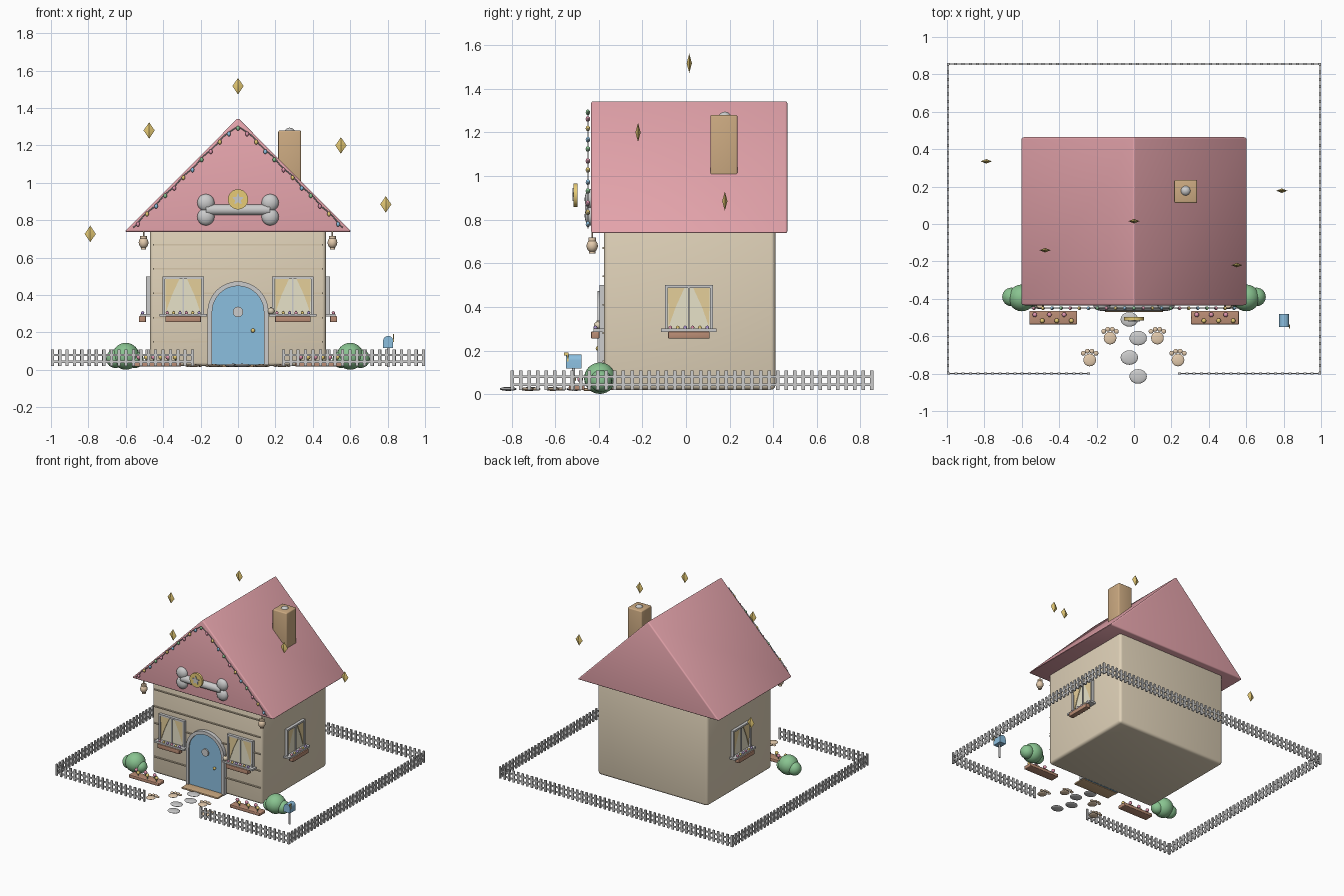
import bpy, bmesh, math
from mathutils import Matrix, Vector

if "Cube" in bpy.data.objects:
    bpy.data.objects.remove(bpy.data.objects["Cube"])

COL = {
    "pink": (.78, .37, .41), "cream": (.74, .64, .48), "tan": (.6, .4, .22), "blue": (.26, .52, .74),
    "gold": (.8, .6, .18), "green": (.25, .55, .28), "wood": (.5, .27, .18), "glass": (.8, .76, .58),
    "curtain": (.78, .62, .32), "rose": (.75, .3, .42), "violet": (.42, .3, .65), "pad": (.78, .6, .42),
    "board": (.68, .57, .41)}
MATS = {}
for k, c in COL.items():
    MATS[k] = bpy.data.materials.new(k)
    MATS[k].diffuse_color = (*c, 1)
I = Matrix.Identity(4)


def box(bm, x0, x1, y0, y1, z0, z1, M=I):
    S = Matrix.Diagonal((x1 - x0, y1 - y0, z1 - z0, 1))
    T = Matrix.Translation(((x0 + x1) / 2, (y0 + y1) / 2, (z0 + z1) / 2))
    bmesh.ops.create_cube(bm, size=1, matrix=M @ T @ S)


def ball(bm, c, r, M=I, seg=16):
    r = r if isinstance(r, tuple) else (r, r, r)
    bmesh.ops.create_uvsphere(bm, u_segments=seg, v_segments=seg * 5 // 8, radius=1,
                              matrix=M @ Matrix.Translation(c) @ Matrix.Diagonal((*r, 1)))


def cyl(bm, a, b, r, r2=None, seg=20):
    a, b = Vector(a), Vector(b)
    R = (b - a).to_track_quat('Z', 'Y').to_matrix().to_4x4()
    bmesh.ops.create_cone(bm, cap_ends=True, segments=seg, radius1=r, radius2=r if r2 is None else r2,
                          depth=(b - a).length, matrix=Matrix.Translation((a + b) / 2) @ R)


def prism(bm, pts, y0, y1, M=I):
    A, B = [[bm.verts.new(M @ Vector((x, y, z))) for x, z in pts] for y in (y0, y1)]
    bm.faces.new(A)
    bm.faces.new(B[::-1])
    for i in range(len(A)):
        j = (i + 1) % len(A)
        bm.faces.new((A[j], A[i], B[i], B[j]))


def make(name, mat, build, bevel=0):
    bm = bmesh.new()
    build(bm)
    if bevel:
        bmesh.ops.bevel(bm, geom=bm.edges[:], offset=bevel, segments=3, profile=.5, affect='EDGES')
    bmesh.ops.recalc_face_normals(bm, faces=bm.faces[:])
    me = bpy.data.meshes.new(name)
    bm.to_mesh(me)
    bm.free()
    me.polygons.foreach_set("use_smooth", [True] * len(me.polygons))
    me.set_sharp_from_angle(angle=math.radians(38))
    if mat:
        me.materials.append(MATS[mat])
    bpy.context.collection.objects.link(bpy.data.objects.new(name, me))


def each(fn, items):
    """Builder that calls fn(bm, *item) for every item."""
    def build(bm):
        for it in items:
            fn(bm, *it)
    return build


# House body, siding lines, roof, chimney
make("house_body", "cream", lambda b: box(b, -.47, .47, -.375, .41, .02, .76), .02)
make("siding_boards", "board", each(box, [(-.455, .455, -.383, -.37, z - .004, z + .004)
                                          for z in (.15, .28, .41, .54, .67)]))
make("roof", "pink", lambda b: prism(b, [(-.607, .738), (.607, .738), (0, 1.347)], -.435, .465), .01)
make("chimney", "tan", lambda b: box(b, .215, .337, .112, .236, .95, 1.28), .008)
make("chimney_pot", None, lambda b: ball(b, (.276, .178, 1.265), .03))


# Arched door
def arch(r, n=24):
    return [(r * math.cos(math.pi * i / n), .31 + r * math.sin(math.pi * i / n)) for i in range(n + 1)]


make("door", "blue", lambda b: prism(b, [(.14, .02)] + arch(.14) + [(-.14, .02)], -.395, -.36))
make("door_frame", None, lambda b: prism(b, [(.163, .02)] + arch(.163) + [(-.163, .02), (-.138, .02)]
                                         + arch(.138)[::-1] + [(.138, .02)], -.405, -.36))
make("door_porthole", None, lambda b: cyl(b, (0, -.39, .31), (0, -.405, .31), .028))
make("door_knob", "gold", lambda b: ball(b, (.08, -.403, .21), .011))
make("doormat", "tan", lambda b: box(b, -.155, .155, -.47, -.37, .015, .028), .003)
make("door_bell", "cream", lambda b: (ball(b, (.177, -.405, .315), .018), box(b, .172, .182, -.41, -.37, .325, .337)))

# Windows with curtains, sills and flower boxes: front pair and one per side
PLACES = [("front_left", Matrix.Translation((-.293, -.375, 0))),
          ("front_right", Matrix.Translation((.293, -.375, 0))),
          ("right", Matrix.Translation((.47, .013, 0)) @ Matrix.Rotation(math.pi / 2, 4, 'Z')),
          ("left", Matrix.Translation((-.47, .013, 0)) @ Matrix.Rotation(-math.pi / 2, 4, 'Z'))]
for n, M in PLACES:
    make(n + "_window_pane", "glass", lambda b: box(b, -.1, .1, -.01, .01, .3, .49, M))
    make(n + "_window_frame", None, each(box, [
        (-.11, -.097, -.022, .01, .29, .5, M), (.097, .11, -.022, .01, .29, .5, M),
        (-.11, .11, -.022, .01, .487, .5, M), (-.004, .004, -.017, .01, .3, .49, M),
        (-.127, .127, -.05, .01, .286, .3, M)]))
    make(n + "_curtains", "curtain", each(prism, [
        ([(s * .096, .487), (s * .02, .487), (s * .06, .4), (s * .092, .31)], -.015, -.008, M) for s in (-1, 1)]))
    make(n + "_flower_box", "wood", lambda b: box(b, -.095, .095, -.06, -.022, .255, .287, M), .004)
    for i, c in enumerate(("rose", "gold", "violet")):
        make(n + "_flowers_" + c, c, each(ball, [
            ((-.085 + .034 * k, -.04, .305), .009, M, 10) for k in range(i, 6, 3)]))

# Bone sign and star badge on the gable
make("bone_sign", None, lambda b: (
    cyl(b, (-.17, -.435, .856), (.17, -.435, .856), .029),
    [ball(b, (sx * .172, -.435, .856 + sz * .038), (.046, .03, .046)) for sx in (-1, 1) for sz in (-1, 1)]))
make("badge", "gold", lambda b: cyl(b, (0, -.497, .912), (0, -.515, .912), .054, seg=32))
make("badge_star", None, lambda b: prism(b, [
    ((.034 if i % 2 == 0 else .016) * math.sin(i * math.pi / 5),
     .912 + (.034 if i % 2 == 0 else .016) * math.cos(i * math.pi / 5)) for i in range(10)], -.52, -.51))


# Light garland along the gable edge
def strand(x):
    return Vector((x, -.45, 1.325 - math.hypot(x, .025) - .004 * math.sin(abs(x) * 60)))


N = 66
path = [strand(-.56 + 1.12 * i / N) for i in range(N + 1)]
make("garland_wire", None, each(cyl, [(path[i], path[i + 1], .003, None, 6) for i in range(N)]))
for i, c in enumerate(("rose", "gold", "blue", "green")):
    make("garland_bulbs_" + c, c, each(ball, [
        (strand(-.535 + 1.07 * k / 22) - Vector((0, 0, .008)), (.01, .01, .013), I, 10) for k in range(i, 23, 4)]))

# Hanging eave lanterns
make("lanterns", "pad", each(lambda b, x: (
    ball(b, (x, -.43, .68), (.026, .026, .03)), cyl(b, (x, -.43, .703), (x, -.43, .717), .018),
    cyl(b, (x, -.43, .645), (x, -.43, .657), .014), cyl(b, (x, -.43, .715), (x, -.43, .745), .004, None, 8)),
    [(-.505,), (.505,)]))

# Bushes and flower beds
for s, side in ((-1, "left"), (1, "right")):
    make(side + "_bush", "green", each(ball, [
        ((s * .6, -.395, .073), .072, I, 24), ((s * .655, -.39, .06), .05, I, 24),
        ((s * .55, -.4, .055), .045, I, 24)]))
    x0 = -.56 if s < 0 else .305
    make(side + "_flower_bed", "wood", lambda b: box(b, x0, x0 + .256, -.537, -.465, .018, .042), .005)
    make(side + "_bed_stems", "green", each(cyl, [
        ((x0 + .03 + .039 * k, -.485 - .032 * (k % 2), .035), (x0 + .03 + .039 * k, -.485 - .032 * (k % 2), .065),
         .003, None, 6) for k in range(6)]))
    for i, c in enumerate(("rose", "gold")):
        make(side + "_bed_flowers_" + c, c, each(ball, [
            ((x0 + .03 + .039 * k, -.485 - .032 * i, .068), .013, I, 12) for k in range(i, 6, 2)]))

# Mailbox
make("mailbox_post", None, lambda b: cyl(b, (.803, -.515, .015), (.803, -.515, .125), .007))
make("mailbox", "blue", lambda b: prism(b, [(.83, .118)] + [
    (.803 + .027 * math.cos(a * math.pi / 12), .155 + .027 * math.sin(a * math.pi / 12)) for a in range(13)]
    + [(.776, .118)], -.55, -.48))
make("mailbox_flag", "gold", lambda b: (box(b, .83, .835, -.545, -.538, .15, .19),
                                        box(b, .83, .835, -.56, -.538, .177, .192)))

# Stepping stones and paw prints
make("stepping_stones", None, each(ball, [((x, y, .024), (.047, .039, .009)) for x, y in
                                          ((-.025, -.51), (.022, -.61), (-.025, -.714), (.022, -.815))]))
make("paw_prints", "pad", each(lambda b, x, y: (
    ball(b, (x, y, .023), (.034, .034, .008)),
    [ball(b, (x + dx, y + dy, .023), (.013, .013, .007), I, 10)
     for dx, dy in ((-.034, .036), (-.012, .047), (.012, .047), (.034, .036))]),
    [(-.128, -.61), (.125, -.61), (-.237, -.727), (.235, -.727)]))


# Floating sparkles: four-sided bipyramids
def sparkle(b, x, y, z):
    bmesh.ops.create_uvsphere(b, u_segments=4, v_segments=2, radius=1,
                              matrix=Matrix.Translation((x, y, z)) @ Matrix.Diagonal((.03, .012, .044, 1)))


make("sparkles", "gold", each(sparkle, [(0, .015, 1.517), (-.475, -.14, 1.28), (.55, -.22, 1.2),
                                        (.79, .178, .885), (-.79, .335, .727)]))


# Picket fence with a gap at the front
def fence(b, a, c, along_x, fixed):
    def put(u0, u1, t, z0, z1):
        if along_x:
            box(b, u0, u1, fixed - t, fixed + t, z0, z1)
        else:
            box(b, fixed - t, fixed + t, u0, u1, z0, z1)
    n = round((c - a - .016) / .039)
    for i in range(n + 1):
        u = a + .008 + (c - a - .016) * i / n
        put(u - .008, u + .008, .005, .02, .108)
    for z in (.043, .08):
        put(a, c, .003, z - .006, z + .006)


for name, args in (("back_fence", (-1, 1, True, .855)), ("front_left_fence", (-1, -.235, True, -.8)),
                   ("front_right_fence", (.235, 1, True, -.8)), ("left_fence", (-.805, .86, False, -.995)),
                   ("right_fence", (-.805, .86, False, .995))):
    make(name, None, lambda b: fence(b, *args))

for m in bpy.data.materials:
    if m.users and not m.is_grease_pencil:
        m.use_nodes = True
        m.node_tree.nodes["Principled BSDF"].inputs["Base Color"].default_value = m.diffuse_color
